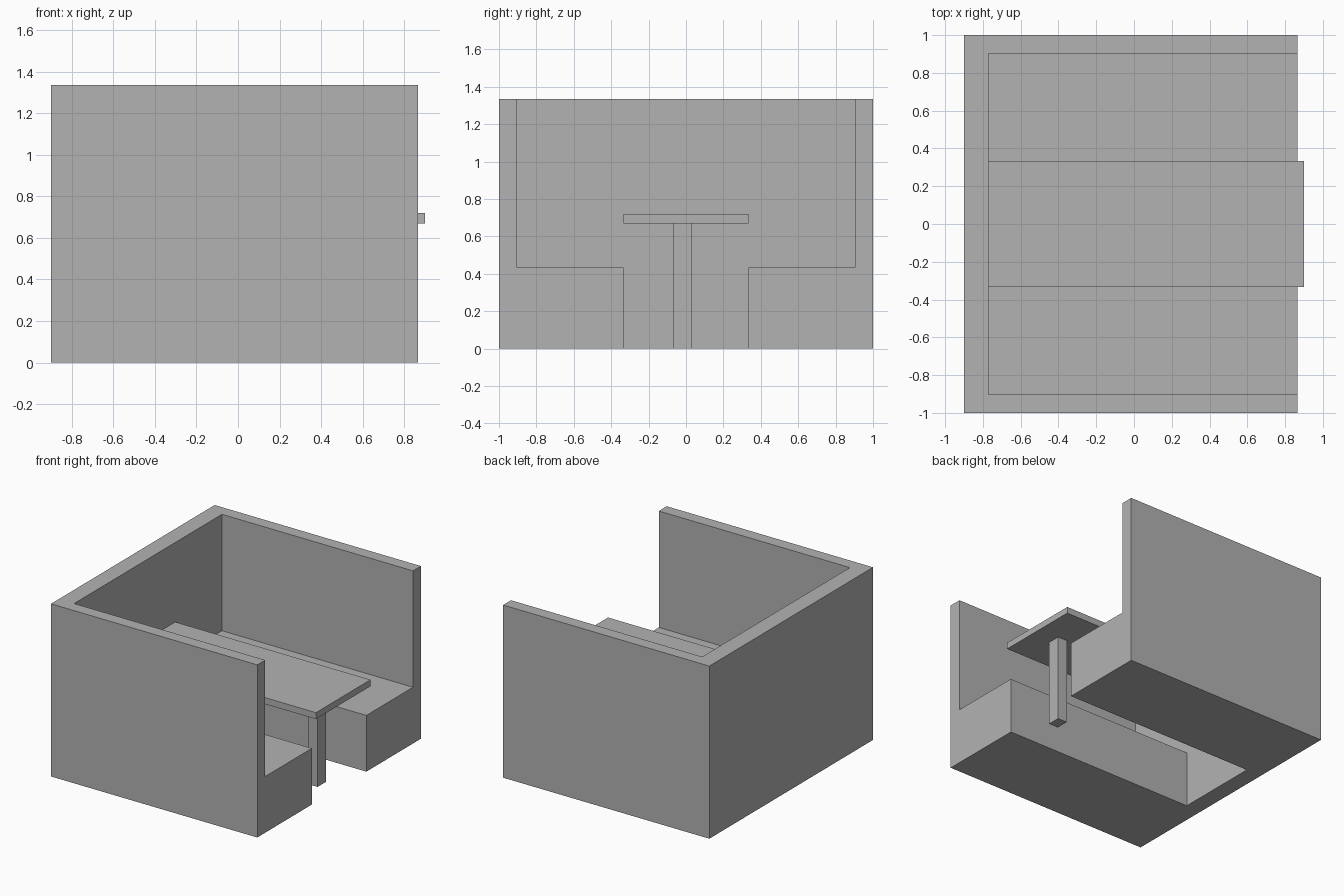
import bpy
import bmesh

default = bpy.data.objects.get("Cube")
if default:
    bpy.data.objects.remove(default, do_unlink=True)

# Single plain grey
grey = bpy.data.materials.new("plain grey")
grey.use_nodes = True
GREY = (0.448, 0.448, 0.448, 1)
grey.diffuse_color = GREY
grey.node_tree.nodes["Principled BSDF"].inputs["Base Color"].default_value = GREY


def prism(name, section, x0, x1):
    """Extrude a (y, z) section along x from x0 to x1."""
    bm = bmesh.new()
    face = bm.faces.new([bm.verts.new((x0, y, z)) for y, z in section])
    new = bmesh.ops.extrude_face_region(bm, geom=[face])["geom"]
    verts = [v for v in new if isinstance(v, bmesh.types.BMVert)]
    bmesh.ops.translate(bm, verts=verts, vec=(x1 - x0, 0, 0))
    bmesh.ops.recalc_face_normals(bm, faces=bm.faces)
    mesh = bpy.data.meshes.new(name)
    bm.to_mesh(mesh)
    bm.free()
    mesh.materials.append(grey)
    obj = bpy.data.objects.new(name, mesh)
    bpy.context.collection.objects.link(obj)
    return obj


def box(name, x0, x1, y0, y1, z0, z1):
    return prism(name, [(y0, z0), (y1, z0), (y1, z1), (y0, z1)], x0, x1)


BACK, END, INNER = -0.9, 0.865, -0.77    # back wall outside, open end, back wall inside
HEIGHT, SEAT = 1.335, 0.435
WALL, AISLE = 0.903, 0.333               # half widths between walls and between seats

# Booth walls and benches: one block with a T-shaped hollow open at top, bottom and end
booth = box("booth_walls_and_benches", BACK, END, -1, 1, 0, HEIGHT)
half = [(AISLE, -0.2), (AISLE, SEAT), (WALL, SEAT), (WALL, HEIGHT + 0.2)]
hollow = prism("hollow_cutter", half + [(-y, z) for y, z in reversed(half)],
               INNER, END + 0.2)
hollow.hide_render = True
cut = booth.modifiers.new("hollow", "BOOLEAN")
cut.operation = "DIFFERENCE"
cut.solver = "EXACT"
cut.object = hollow
bpy.context.view_layer.objects.active = booth
bpy.ops.object.modifier_apply(modifier=cut.name)
bpy.data.objects.remove(hollow, do_unlink=True)

# Table
box("table_top", INNER, 0.9, -AISLE, AISLE, 0.67, 0.72)
box("table_leg", 0.65, 0.73, -0.07, 0.03, 0, 0.67)
